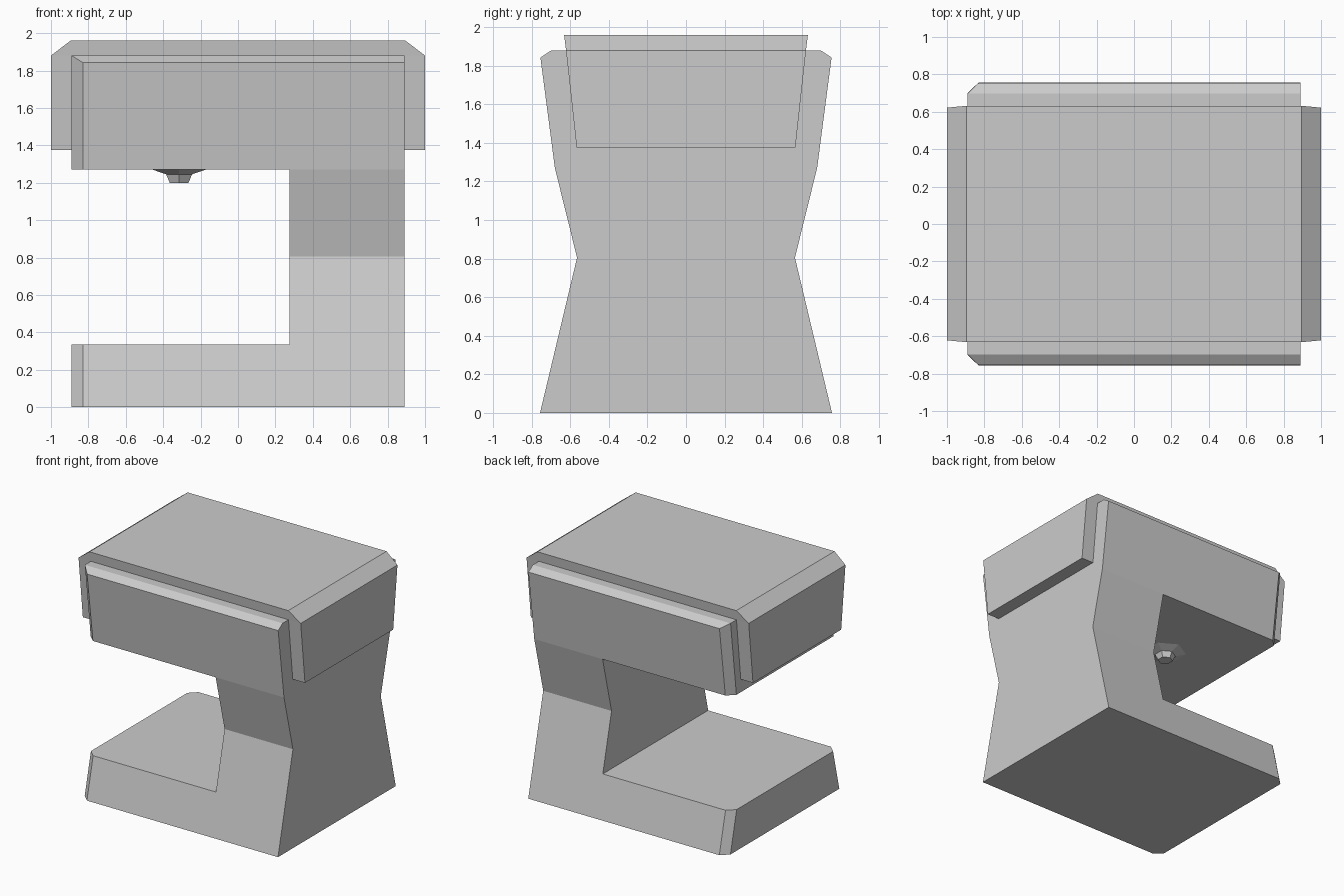
import bpy, bmesh, math

if "Cube" in bpy.data.objects:
    bpy.data.objects.remove(bpy.data.objects["Cube"])

grey = bpy.data.materials.new("plain grey")
grey.diffuse_color = (0.6, 0.6, 0.6, 1)
grey.use_nodes = True
grey.node_tree.nodes["Principled BSDF"].inputs["Base Color"].default_value = grey.diffuse_color


def loft(name, rings):
    """Skin a closed solid through rings that have equal point counts."""
    bm = bmesh.new()
    loops = [[bm.verts.new(p) for p in ring] for ring in rings]
    n = len(loops[0])
    for a, b in zip(loops, loops[1:]):
        for i in range(n):
            j = (i + 1) % n
            bm.faces.new((a[i], a[j], b[j], b[i]))
    bm.faces.new(loops[0][::-1])
    bm.faces.new(loops[-1])
    bmesh.ops.remove_doubles(bm, verts=bm.verts, dist=0.0005)
    bmesh.ops.recalc_face_normals(bm, faces=bm.faces)
    me = bpy.data.meshes.new(name)
    bm.to_mesh(me)
    bm.free()
    me.materials.append(grey)
    ob = bpy.data.objects.new(name, me)
    bpy.context.collection.objects.link(ob)
    return ob


def body_ring(x, half):
    """Symmetric waisted cross-section from (half width, height) pairs."""
    return [(x, -y, z) for y, z in half] + [(x, y, z) for y, z in reversed(half)]


# Waisted body, with chamfered corners at its open end
side = [(0.757, 0), (0.565, 0.805), (0.68, 1.27), (0.755, 1.843), (0.698, 1.88)]
end = [(y - 0.057, z) for y, z in side[:3]] + [(0.698, 1.88), (0.698, 1.88)]
body = loft("body", [body_ring(-0.89, end), body_ring(-0.83, side), body_ring(0.89, side)])

# Opening between the base tray and the head
cutter = loft("opening_cutter", [[(x, -1, 0.335), (x, 1, 0.335), (x, 1, 1.27), (x, -1, 1.27)]
                                 for x in (-1.5, 0.275)])
cutter.hide_render = True
cutter.hide_set(True)
cut = body.modifiers.new("opening", 'BOOLEAN')
cut.operation = 'DIFFERENCE'
cut.solver = 'EXACT'
cut.object = cutter

# Lid that wraps over the head and hangs down at both ends
lid_levels = [(1.0, 0.567, 1.375), (1.0, 0.622, 1.88), (0.895, 0.632, 1.96)]
loft("lid", [[(-x, -y, z), (x, -y, z), (x, y, z), (-x, y, z)] for x, y, z in lid_levels])

# Six-sided spout under the head
spout_levels = [(0.17, 1.272), (0.08, 1.245), (0.058, 1.2)]
loft("spout", [[(-0.315 + r * math.sin(k * math.pi / 3), r * math.cos(k * math.pi / 3), z)
                for k in range(6)] for r, z in spout_levels])
